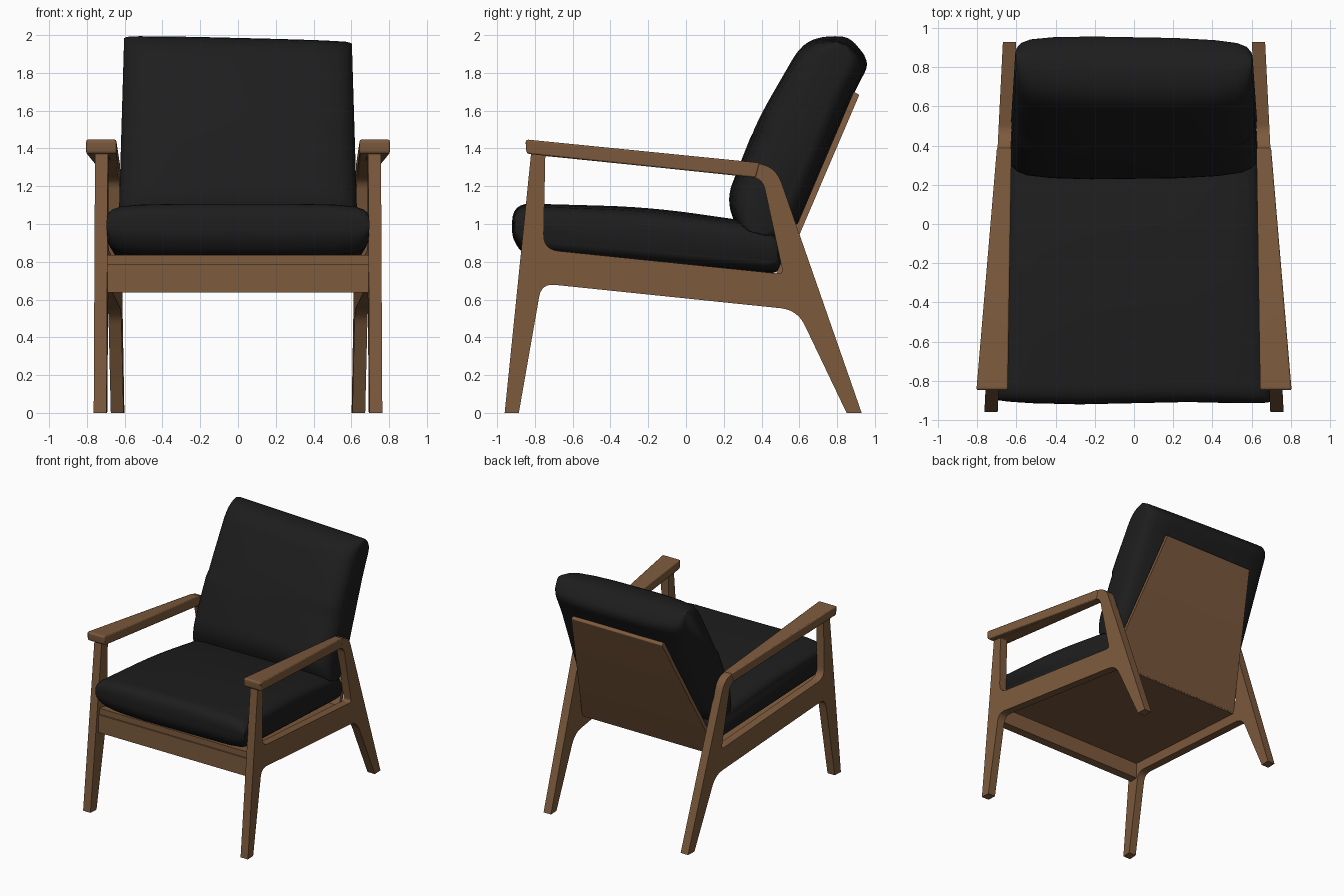
import bpy, bmesh, math
from mathutils import Vector

if "Cube" in bpy.data.objects:
    bpy.data.objects.remove(bpy.data.objects["Cube"])


def material(name, col):
    m = bpy.data.materials.new(name)
    m.diffuse_color = (*col, 1)
    m.use_nodes = True
    m.node_tree.nodes["Principled BSDF"].inputs["Base Color"].default_value = m.diffuse_color
    return m


WOOD = material("walnut wood", (0.205, 0.103, 0.047))
FABRIC = material("black fabric", (0.0125, 0.0125, 0.0125))


def rounded(corners, n=6):
    """Side outline (y, z) from corners (y, z, cut distance)."""
    out = []
    for i, (y, z, d) in enumerate(corners):
        p = Vector((y, z))
        if d == 0:
            out.append(p)
            continue
        q0, q1 = (Vector(corners[(i + k) % len(corners)][:2]) for k in (-1, 1))
        a = p + (q0 - p).normalized() * d
        b = p + (q1 - p).normalized() * d
        for k in range(n + 1):
            t = k / n
            out.append(a * (1 - t) ** 2 + p * 2 * t * (1 - t) + b * t * t)
    return out


def finish(name, bm, mat, smooth=35, bevel=0):
    bmesh.ops.recalc_face_normals(bm, faces=bm.faces)
    me = bpy.data.meshes.new(name)
    bm.to_mesh(me)
    bm.free()
    me.materials.append(mat)
    ob = bpy.data.objects.new(name, me)
    bpy.context.collection.objects.link(ob)
    bpy.ops.object.select_all(action='DESELECT')
    ob.select_set(True)
    bpy.context.view_layer.objects.active = ob
    bpy.ops.object.shade_smooth_by_angle(angle=math.radians(smooth))
    if bevel:
        b = ob.modifiers.new("bevel", 'BEVEL')
        b.width, b.segments, b.limit_method = bevel, 2, 'ANGLE'
        b.angle_limit = math.radians(40)
    return ob


def prism(name, loops, xfunc, bevel=0):
    """Side outline (with holes) between the two x surfaces xfunc(y, z, -1 / 1)."""
    bm = bmesh.new()
    edges = []
    for loop in loops:
        vs = [bm.verts.new((-1, p.x, p.y)) for p in rounded(loop)]
        edges += [bm.edges.new((vs[i - 1], vs[i])) for i in range(len(vs))]
    if len(loops) > 1:
        bmesh.ops.triangle_fill(bm, edges=edges, use_beauty=True, normal=(1, 0, 0))
    else:
        bm.faces.new(bm.verts)
    new = bmesh.ops.extrude_face_region(bm, geom=bm.faces[:])["geom"]
    for v in new:
        if isinstance(v, bmesh.types.BMVert):
            v.co.x = 1
    for v in bm.verts:
        v.co.x = xfunc(v.co.y, v.co.z, v.co.x)
    return finish(name, bm, WOOD, bevel=bevel)


def centre(y):
    # the side frames converge toward the back
    return 0.73 - (y + 0.96) * 0.05


def arm_half(y):
    return 0.037 + 0.043 * min(1, max(0, (0.4 - y) / 1.24))


# side frames: both legs, side rail and arm support in one outline with an opening
frame = [(-0.96, 0, 0), (-0.885, 0, 0), (-0.765, 0.685, .07), (0.59, 0.545, .09),
         (0.85, 0, 0), (0.93, 0, 0), (0.473, 1.312, .1), (-0.815, 1.425, 0)]
opening = [(-0.745, 1.36, .01), (0.405, 1.243, .06), (0.515, 0.735, .03), (-0.755, 0.865, .08)]
arm = [(-0.85, 1.448, .02), (-0.845, 1.372, .02), (0.37, 1.245, 0), (0.39, 1.324, 0)]
for s, label in ((-1, "left"), (1, "right")):
    prism(label + "_side_frame", [frame, opening], lambda y, z, k: s * centre(y) + k * 0.034)
    prism(label + "_armrest", [arm], lambda y, z, k: s * centre(y) + k * arm_half(y), bevel=0.008)

# front rail, seat board and tapered back board
prism("front_rail", [[(-0.862, 0.638, 0), (-0.79, 0.638, 0), (-0.79, 0.787, 0), (-0.862, 0.787, 0)]],
      lambda y, z, k: k * 0.70)
prism("seat_board", [[(-0.85, 0.775, 0), (0.47, 0.642, 0), (0.49, 0.70, 0), (-0.85, 0.836, 0)]],
      lambda y, z, k: k * (centre(y) - 0.03))
prism("back_board", [[(0.445, 0.66, 0), (0.475, 0.65, 0), (0.918, 1.685, .01), (0.888, 1.70, .01)]],
      lambda y, z, k: k * (0.63 - 0.21 * (z - 0.65) / 1.04))


def cushion(name, corners, angle, half, ends, warp):
    """Pillow: the side outline lofted across x, pinched in thickness at both ends.
    ends: (x fraction, length scale, thickness scale)"""
    prof = rounded(corners)
    c = Vector(((min(p.x for p in prof) + max(p.x for p in prof)) / 2,
                (min(p.y for p in prof) + max(p.y for p in prof)) / 2))
    u = Vector((math.cos(angle), math.sin(angle)))
    w = Vector((-u.y, u.x))
    stations = [(-t, a, b) for t, a, b in ends] + [(0, 1, 1)] + ends[::-1]
    bm = bmesh.new()
    rings = []
    for t, a, b in stations:
        ring = []
        for p in prof:
            d = p - c
            q = c + u * d.dot(u) * a + w * d.dot(w) * b
            ring.append(bm.verts.new(warp(t * half(q.x, q.y), q.x, q.y)))
        rings.append(ring)
    for r0, r1 in zip(rings, rings[1:]):
        for i in range(len(prof)):
            bm.faces.new((r0[i - 1], r0[i], r1[i], r1[i - 1]))
    bm.faces.new(rings[0])
    bm.faces.new(rings[-1])
    return finish(name, bm, FABRIC, smooth=50)


# seat cushion, sloping down to the back
cushion("seat_cushion",
        [(-0.915, 1.11, .1), (-0.2, 1.09, .25), (0.5, 0.99, .1), (0.5, 0.735, .07),
         (-0.86, 0.835, .06), (-0.915, 0.93, .04)],
        -0.1, lambda y, z: 0.695 - (y + 0.9) * 0.05,
        [(1, .98, .5), (.99, .985, .62), (.96, .99, .76), (.9, .995, .88), (.75, 1, .96), (.4, 1, 1)],
        lambda x, y, z: (x, y + 0.006 * math.sin(6 * x), z))

# back cushion, leaning on the board, a little slumped to the right
cushion("back_cushion",
        [(0.215, 1.13, .09), (0.27, 0.98, .05), (0.50, 0.90, .07), (0.585, 0.99, .05),
         (0.885, 1.69, .08), (0.97, 1.85, .06), (0.86, 1.985, .09), (0.63, 1.985, .12), (0.38, 1.55, .15)],
        math.radians(65), lambda y, z: 0.632 - 0.03 * (z - 1),
        [(1, .99, .42), (.988, .995, .56), (.95, 1, .73), (.87, 1, .86), (.68, 1, .95), (.35, 1, 1)],
        lambda x, y, z: (x, y + 0.012 * x * (1 if z < 1.5 else -1.5),
                         z - 0.025 * x * max(0, z - 1)))
